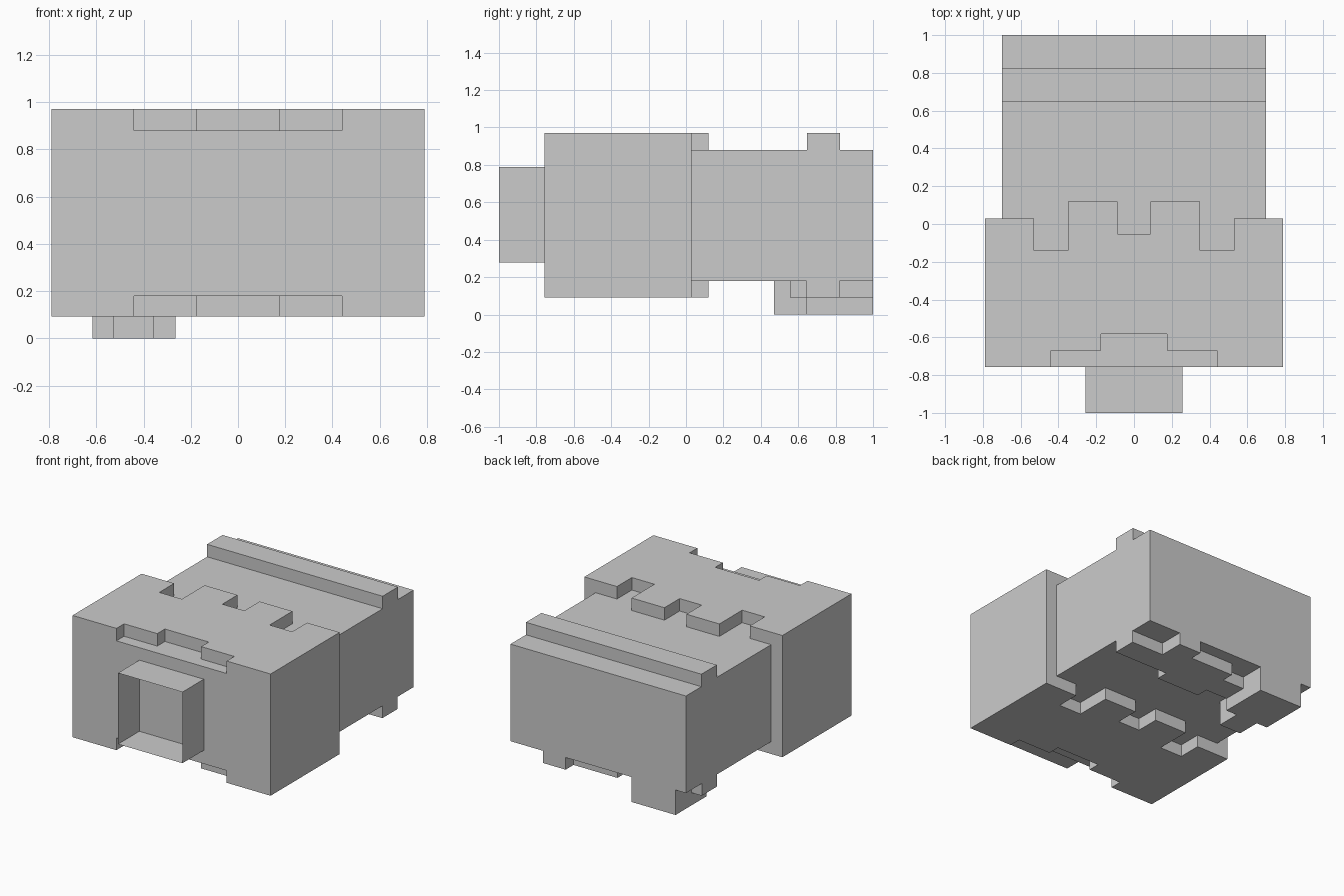
import bpy, bmesh

if "Cube" in bpy.data.objects:
    bpy.data.objects.remove(bpy.data.objects["Cube"])


def prism(name, outline, z0, z1):
    """Solid made by extruding an xy outline from z0 to z1."""
    bm = bmesh.new()
    face = bm.faces.new([bm.verts.new((x, y, z0)) for x, y in outline])
    top = bmesh.ops.extrude_face_region(bm, geom=[face])["geom"]
    verts = [v for v in top if isinstance(v, bmesh.types.BMVert)]
    bmesh.ops.translate(bm, vec=(0, 0, z1 - z0), verts=verts)
    bmesh.ops.recalc_face_normals(bm, faces=bm.faces)
    mesh = bpy.data.meshes.new(name)
    bm.to_mesh(mesh)
    bm.free()
    obj = bpy.data.objects.new(name, mesh)
    bpy.context.collection.objects.link(obj)
    return obj


def mirrored(half):
    """Close a right-hand half outline with its mirror image."""
    return half + [(-x, y) for x, y in reversed(half)]


# Core: wide front block with narrower rear block
core = mirrored([(0.79, -0.757), (0.79, 0.03), (0.70, 0.03), (0.70, 1.0)])
housing = prism("housing", core, 0.18, 0.88)

# Stepped cover plates, interlocking teeth at the back
cover = mirrored([
    (0.175, -0.583), (0.175, -0.67), (0.44, -0.67), (0.44, -0.757),
    (0.79, -0.757), (0.79, 0.03), (0.53, 0.03), (0.53, -0.14),
    (0.35, -0.14), (0.35, 0.12), (0.088, 0.12), (0.088, -0.053)])

# Rear underside plate with uneven teeth
foot_plate = [
    (-0.70, 0.645), (-0.09, 0.645), (-0.09, 0.557), (0.26, 0.557),
    (0.26, 0.645), (0.70, 0.645), (0.70, 0.82), (0.44, 0.82),
    (0.44, 1.0), (0.26, 1.0), (0.26, 0.91), (-0.09, 0.91),
    (-0.09, 0.82), (-0.70, 0.82)]

# Locking tab, narrow in front and wide behind
tab = [(-0.53, 0.47), (-0.355, 0.47), (-0.355, 0.645), (-0.265, 0.645),
       (-0.265, 1.0), (-0.617, 1.0), (-0.617, 0.645), (-0.53, 0.645)]

# Raised rib across the rear top
rib = mirrored([(0.70, 0.648), (0.70, 0.824)])

parts = [
    prism("top_cover", cover, 0.86, 0.97),
    prism("bottom_cover", cover, 0.092, 0.20),
    prism("top_rib", rib, 0.86, 0.97),
    prism("foot_plate", foot_plate, 0.092, 0.20),
    prism("locking_tab", tab, 0.0, 0.22),
]

# Fuse the parts into one clean shell
bpy.context.view_layer.objects.active = housing
for part in parts:
    mod = housing.modifiers.new(part.name, 'BOOLEAN')
    mod.operation = 'UNION'
    mod.solver = 'EXACT'
    mod.object = part
    bpy.ops.object.modifier_apply(modifier=mod.name)
    bpy.data.objects.remove(part)

# Open thin-walled sleeve on the front
w = 0.257
sleeve = prism("front_sleeve", mirrored([(w, -1.0), (w, -0.757)]), 0.277, 0.79)
bm = bmesh.new()
bm.from_mesh(sleeve.data)
ends = [f for f in bm.faces if abs(f.normal.y) > 0.9]
bmesh.ops.delete(bm, geom=ends, context='FACES_ONLY')
bm.to_mesh(sleeve.data)
bm.free()
